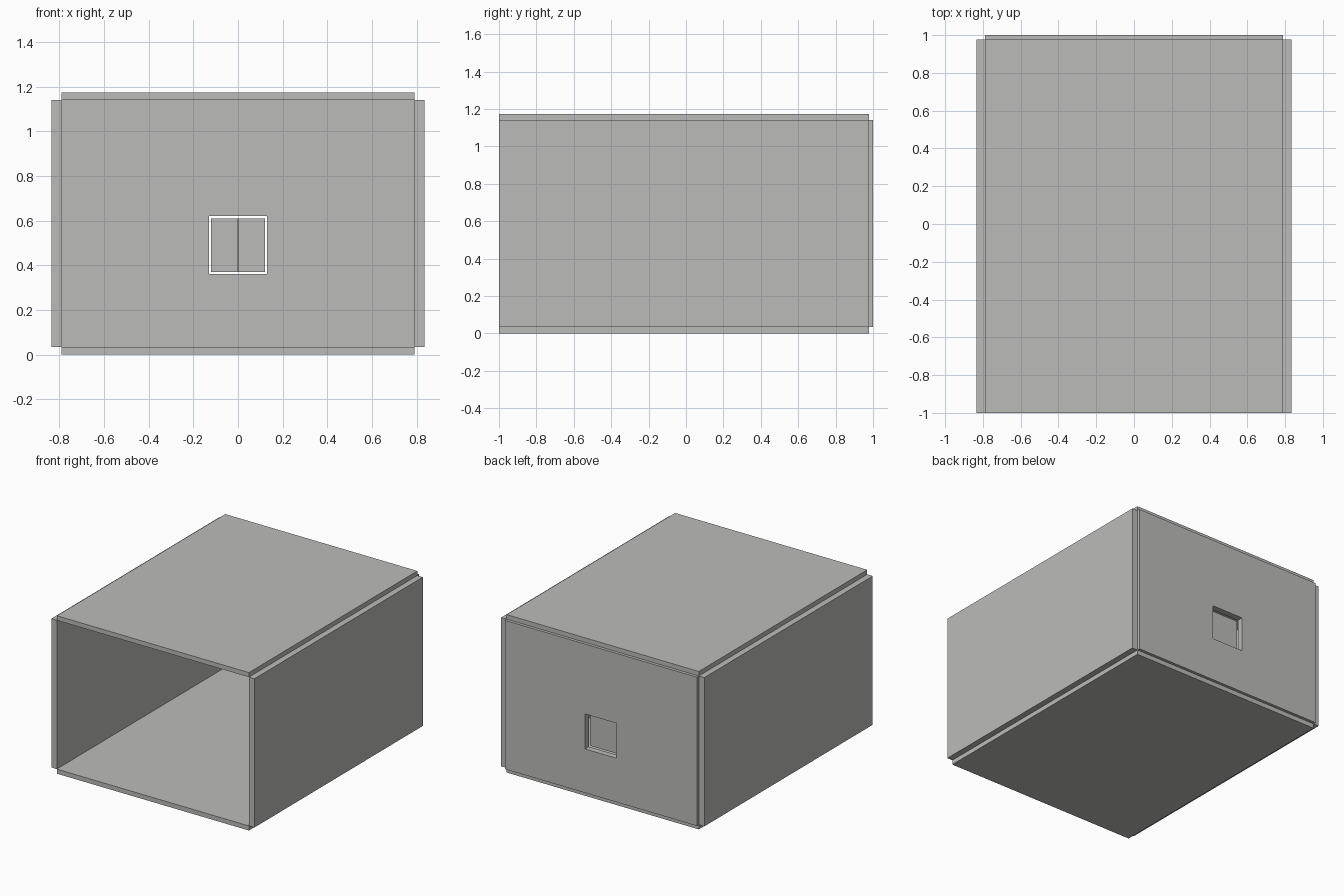
import bpy

if "Cube" in bpy.data.objects:
    bpy.data.objects.remove(bpy.data.objects["Cube"])

grey = bpy.data.materials.new("light grey")
grey.diffuse_color = (0.5, 0.5, 0.485, 1)
grey.use_nodes = True
grey.node_tree.nodes["Principled BSDF"].inputs["Base Color"].default_value = grey.diffuse_color


def box(name, x, y, z):
    """Axis-aligned box from (min, max) ranges."""
    bpy.ops.mesh.primitive_cube_add(size=1, location=[(a + b) / 2 for a, b in (x, y, z)])
    ob = bpy.context.object
    ob.name = name
    ob.scale = [b - a for a, b in (x, y, z)]
    bpy.ops.object.transform_apply(location=False, rotation=False, scale=True)
    ob.data.materials.append(grey)
    return ob


HALF, OUT = 0.79, 0.835          # inner and outer half widths
LOW, HIGH, TOP = 0.034, 1.14, 1.174

# Floor and roof sheets, set in from the side walls
box("floor_panel", (-HALF, HALF), (-1, 0.978), (0, LOW))
box("roof_panel", (-HALF, HALF), (-1, 0.978), (HIGH, TOP))

# Side walls
for side, x in (("left", (-OUT, -HALF)), ("right", (HALF, OUT))):
    box(side + "_wall", x, (-1, 0.978), (LOW, HIGH))

# Back wall with a square opening
back = box("back_wall", (-HALF, HALF), (0.955, 1), (LOW, HIGH))
cutter = box("opening_cutter", (-0.13, 0.13), (0.8, 1.2), (0.36, 0.62))
cutter.hide_render = True
cutter.hide_set(True)
cut = back.modifiers.new("opening", 'BOOLEAN')
cut.operation = 'DIFFERENCE'
cut.solver = 'EXACT'
cut.object = cutter

# Cover plate behind the opening, with a thin upright rib inside
box("cover_plate", (-0.12, 0.12), (0.938, 0.955), (0.37, 0.61))
box("cover_rib", (-0.003, 0.003), (0.918, 0.938), (0.37, 0.61))
